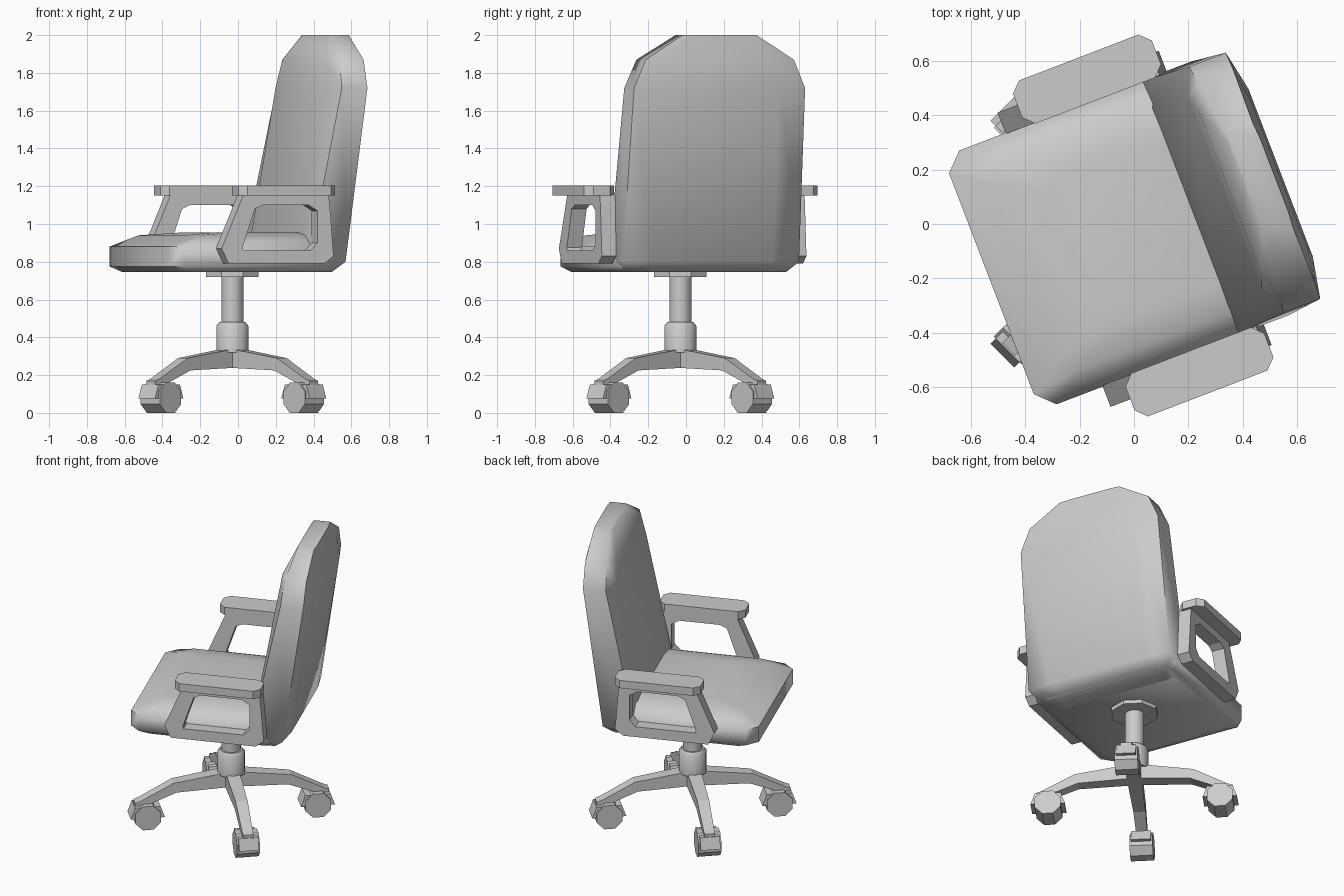
import bpy, bmesh
from math import radians, pi, cos, sin
from mathutils import Matrix, Vector

old = bpy.data.objects.get("Cube")
if old:
    bpy.data.objects.remove(old, do_unlink=True)

GREY = (0.6, 0.6, 0.6, 1)
mat = bpy.data.materials.new("plain grey")
mat.use_nodes = True
mat.diffuse_color = GREY
mat.node_tree.nodes["Principled BSDF"].inputs["Base Color"].default_value = GREY

STAND = Matrix.Translation((-0.03, -0.03, 0))
SWIVEL = STAND @ Matrix.Rotation(radians(21), 4, "Z")  # chair local +x is backwards


def finish(name, bm, matrix, smooth=None):
    bmesh.ops.recalc_face_normals(bm, faces=bm.faces)
    mesh = bpy.data.meshes.new(name)
    bm.to_mesh(mesh)
    bm.free()
    mesh.materials.append(mat)
    obj = bpy.data.objects.new(name, mesh)
    bpy.context.collection.objects.link(obj)
    obj.matrix_world = matrix
    if smooth:
        bpy.ops.object.select_all(action="DESELECT")
        obj.select_set(True)
        bpy.context.view_layer.objects.active = obj
        bpy.ops.object.shade_smooth_by_angle(angle=radians(smooth))
    return obj


def bridge(bm, a, b):
    for i in range(len(a)):
        j = (i + 1) % len(a)
        bm.faces.new((a[i], a[j], b[j], b[i]))


def loft(name, rings, matrix, smooth=None):
    """Skin closed rings of points and cap both ends."""
    bm = bmesh.new()
    loops = [[bm.verts.new(p) for p in ring] for ring in rings]
    for a, b in zip(loops, loops[1:]):
        bridge(bm, a, b)
    bm.faces.new(loops[0])
    bm.faces.new(loops[-1])
    return finish(name, bm, matrix, smooth)


def prism(name, profile, half_width, matrix):
    """Extrude an (x, z) profile sideways; half_width may depend on x."""
    rings = [[(x, s * half_width(x), z) for x, z in profile] for s in (-1, 1)]
    return loft(name, rings, matrix)


def chamfered(x0, x1, y0, y1, c, z):
    return [(x0 + c, y0, z), (x1 - c, y0, z), (x1, y0 + c, z), (x1, y1 - c, z),
            (x1 - c, y1, z), (x0 + c, y1, z), (x0, y1 - c, z), (x0, y0 + c, z)]


def circle(r, z, n=8):
    return [(r * cos((i + 0.5) * 2 * pi / n), r * sin((i + 0.5) * 2 * pi / n), z)
            for i in range(n)]


# Seat cushion: z, front, back, half width
seat = [(0.745, -0.47, 0.40, 0.46), (0.775, -0.53, 0.42, 0.50),
        (0.88, -0.53, 0.40, 0.50), (0.94, -0.40, 0.35, 0.41),
        (0.955, -0.20, 0.32, 0.30)]
loft("seat_cushion", [chamfered(f, b, -w, w, 0.065, z) for z, f, b, w in seat], SWIVEL, 60)

# Backrest: z, half width, front rim, rear rim, front bulge, rear bulge
back = [(0.745, 0.45, 0.24, 0.39, 0.00, 0.02), (0.80, 0.50, 0.24, 0.45, 0.01, 0.02),
        (1.72, 0.485, 0.435, 0.58, 0.045, 0.03), (1.87, 0.42, 0.445, 0.583, 0.035, 0.02),
        (2.0, 0.21, 0.476, 0.58, 0.005, 0.005)]
rings = []
for z, w, f, r, bf, br in back:
    half = [(f - bf, 0.78 * w), (f, w), (r, w), (r + br, 0.68 * w)]
    rings.append([(x, y, z) for x, y in half] + [(x, -y, z) for x, y in reversed(half)])
loft("backrest", rings, SWIVEL, 60)

# Armrests: a looped frame with a chamfered pad on top
outer = [(-0.175, 1.12), (-0.16, 1.155), (0.323, 1.155), (0.33, 1.10),
         (0.352, 0.83), (0.30, 0.79), (-0.243, 0.79), (-0.283, 0.87)]
inner = [(-0.095, 1.08), (-0.05, 1.10), (0.21, 1.10), (0.26, 1.07),
         (0.26, 0.90), (0.22, 0.86), (-0.16, 0.86), (-0.165, 0.875)]
for side, s in (("left", -1), ("right", 1)):
    bm = bmesh.new()
    loops = [[bm.verts.new((x, s * y, z)) for x, z in path]
             for path, y in ((outer, 0.495), (outer, 0.58), (inner, 0.58), (inner, 0.495))]
    for a, b in zip(loops, loops[1:] + loops[:1]):
        bridge(bm, a, b)
    finish(side + "_arm_frame", bm, SWIVEL)
    y0, y1 = sorted((s * 0.492, s * 0.662))
    loft(side + "_arm_pad",
         [chamfered(-0.205, 0.342, y0, y1, 0.038, z) for z in (1.152, 1.205)], SWIVEL)

# Central column
loft("seat_plate", [circle(0.15, 0.72), circle(0.15, 0.75)], STAND)
loft("gas_lift", [circle(0.06, 0.44, 12), circle(0.06, 0.73, 12)], STAND, 40)
loft("hub_collar", [circle(0.088, 0.32, 12), circle(0.088, 0.46, 12),
                    circle(0.072, 0.48, 12)], STAND, 40)

# Four legs with casters
leg = [(0, 0.335), (0.08, 0.332), (0.37, 0.29), (0.58, 0.18), (0.61, 0.17),
       (0.61, 0.145), (0.55, 0.145), (0.35, 0.225), (0, 0.24)]
hood = [(-0.107, 0.075), (-0.08, 0.15), (0.08, 0.15), (0.107, 0.075)]
wheel = [(x, z + 0.08) for x, z, _ in circle(0.0866, 0)]
for i in range(4):
    turn = STAND @ Matrix.Rotation(pi / 4 + i * pi / 2, 4, "Z")
    hub = turn @ Matrix.Translation(Vector((0.535, 0, 0)))
    n = str(i + 1)
    prism("leg_" + n, leg, lambda x: 0.045 - 0.02 * x, turn)
    prism("caster_hood_" + n, hood, lambda x: 0.062, hub)
    prism("caster_wheel_" + n, wheel, lambda x: 0.072, hub)
